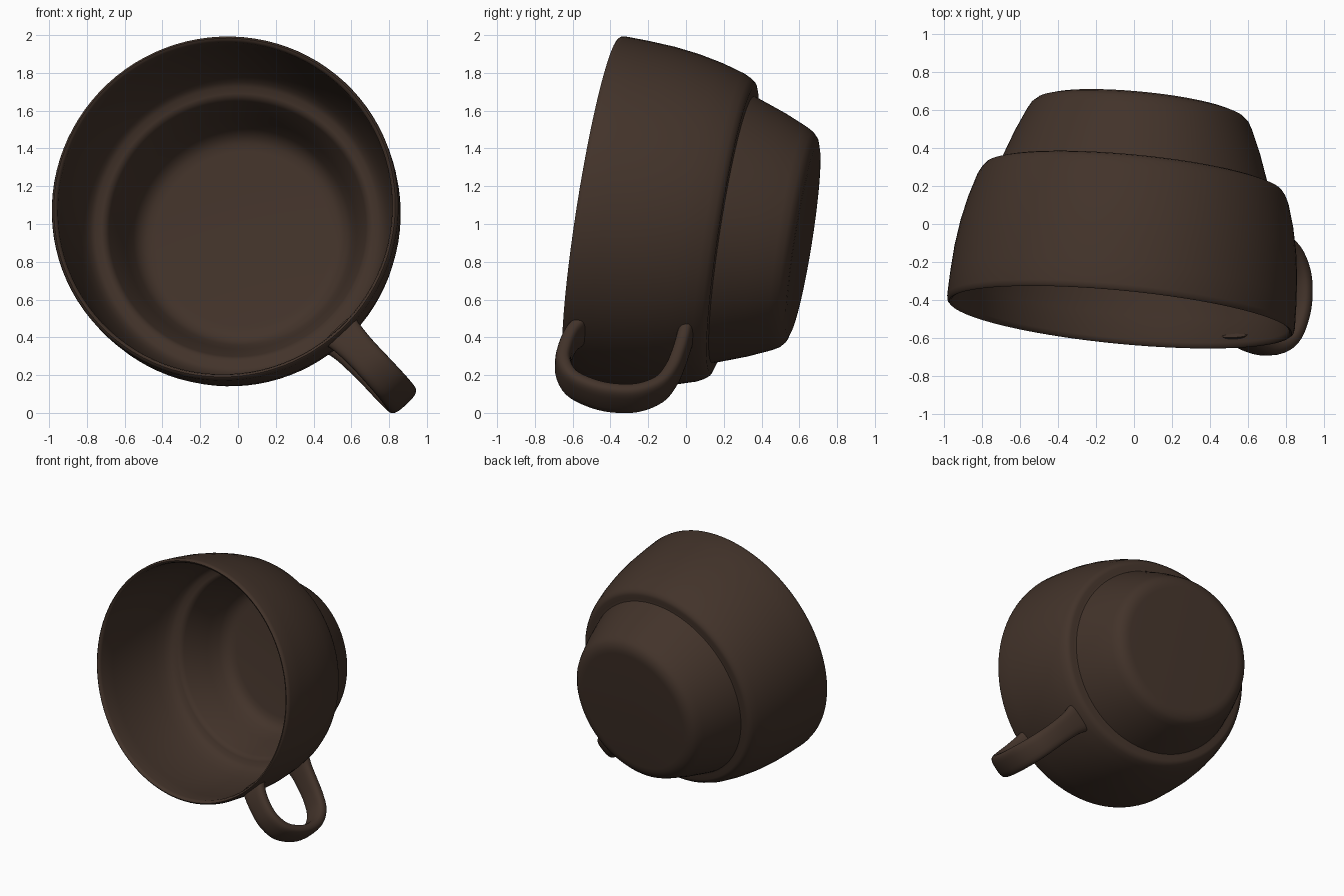
import bpy, bmesh, math
from mathutils import Vector

if "Cube" in bpy.data.objects:
    bpy.data.objects.remove(bpy.data.objects["Cube"])

brown = bpy.data.materials.new("dark brown glaze")
brown.diffuse_color = (0.055, 0.033, 0.023, 1)
brown.use_nodes = True
brown.node_tree.nodes["Principled BSDF"].inputs["Base Color"].default_value = brown.diffuse_color

# Tilted cup frame: axis runs from the rim to the base, out points along the handle
C = Vector((-0.07, -0.48, 1.085))
axis = Vector((0.095, 0.983, -0.155)).normalized()
out = Vector((0.68, 0, -0.73))
out = (out - axis * out.dot(axis)).normalized()
side = axis.cross(out)


def place(t, r, s=0.0):
    return C + axis * t + out * r + side * s


def finish(name, bm, angle):
    bmesh.ops.recalc_face_normals(bm, faces=bm.faces)
    me = bpy.data.meshes.new(name)
    bm.to_mesh(me)
    bm.free()
    ob = bpy.data.objects.new(name, me)
    bpy.context.collection.objects.link(ob)
    me.materials.append(brown)
    bpy.ops.object.select_all(action='DESELECT')
    ob.select_set(True)
    bpy.context.view_layer.objects.active = ob
    bpy.ops.object.shade_smooth_by_angle(angle=math.radians(angle))
    return ob


def bridge(bm, rings):
    for A, B in zip(rings, rings[1:]):
        n = len(A)
        for i in range(n):
            bm.faces.new((A[i], A[(i + 1) % n], B[(i + 1) % n], B[i]))


# Cup body: (distance along axis, radius), outer base -> rim -> inner floor
profile = [
    (1.12, 0.48), (1.118, 0.51), (1.105, 0.55), (1.08, 0.578), (1.04, 0.60),
    (0.92, 0.652), (0.765, 0.708), (0.742, 0.715), (0.738, 0.735),
    (0.74, 0.765), (0.732, 0.788), (0.71, 0.806), (0.67, 0.826), (0.55, 0.862),
    (0.42, 0.89), (0.28, 0.909), (0.14, 0.918), (0.02, 0.922),
    (-0.003, 0.918), (-0.012, 0.908), (-0.006, 0.896), (0.015, 0.889),
    (0.14, 0.885), (0.28, 0.876), (0.42, 0.856), (0.55, 0.826), (0.62, 0.80),
    (0.655, 0.778), (0.675, 0.755), (0.682, 0.72), (0.69, 0.70), (0.715, 0.684),
    (0.90, 0.615), (0.99, 0.58), (1.035, 0.55), (1.055, 0.51), (1.06, 0.47)]
N = 96
bm = bmesh.new()
rings = []
for t, r in profile:
    rings.append([bm.verts.new(place(t, r * math.cos(2 * math.pi * i / N),
                                     r * math.sin(2 * math.pi * i / N))) for i in range(N)])
bridge(bm, rings)
bm.faces.new(rings[0])
bm.faces.new(rings[-1])
finish("cup_body", bm, 50)

# Handle: strap swept along a smooth U path (distance along axis, radius, half width)
pts = [(0.075, 0.895, 0.108), (0.045, 0.96, 0.097), (0.03, 1.06, 0.09), (0.038, 1.17, 0.09),
       (0.10, 1.27, 0.092), (0.21, 1.32, 0.094), (0.33, 1.333, 0.095), (0.46, 1.305, 0.094),
       (0.565, 1.22, 0.092), (0.61, 1.10, 0.09), (0.625, 0.98, 0.093), (0.63, 0.89, 0.10),
       (0.632, 0.825, 0.115)]
P = [Vector(p) for p in pts]
P = [2 * P[0] - P[1]] + P + [2 * P[-1] - P[-2]]
path = []
for k in range(1, len(P) - 2):
    a, b, c, d = P[k - 1:k + 3]
    for j in range(4):
        f = j / 4
        path.append(0.5 * (2 * b + (c - a) * f + (2 * a - 5 * b + 4 * c - d) * f**2
                           + (3 * b - a - 3 * c + d) * f**3))
path.append(P[-2])
M = 24
bm = bmesh.new()
rings = []
for k, p in enumerate(path):
    q = path[min(k + 1, len(path) - 1)] - path[max(k - 1, 0)]
    ln = math.hypot(q.x, q.y)
    nt, nr = -q.y / ln, q.x / ln
    ring = []
    for i in range(M):
        ca, sa = math.cos(2 * math.pi * i / M), math.sin(2 * math.pi * i / M)
        w = p.z * math.copysign(abs(ca) ** 0.65, ca)
        h = 0.042 * math.copysign(abs(sa) ** 0.75, sa)
        ring.append(bm.verts.new(place(p.x + nt * h, p.y + nr * h, w)))
    rings.append(ring)
bridge(bm, rings)
bm.faces.new(rings[0])
bm.faces.new(rings[-1])
finish("handle", bm, 60)
